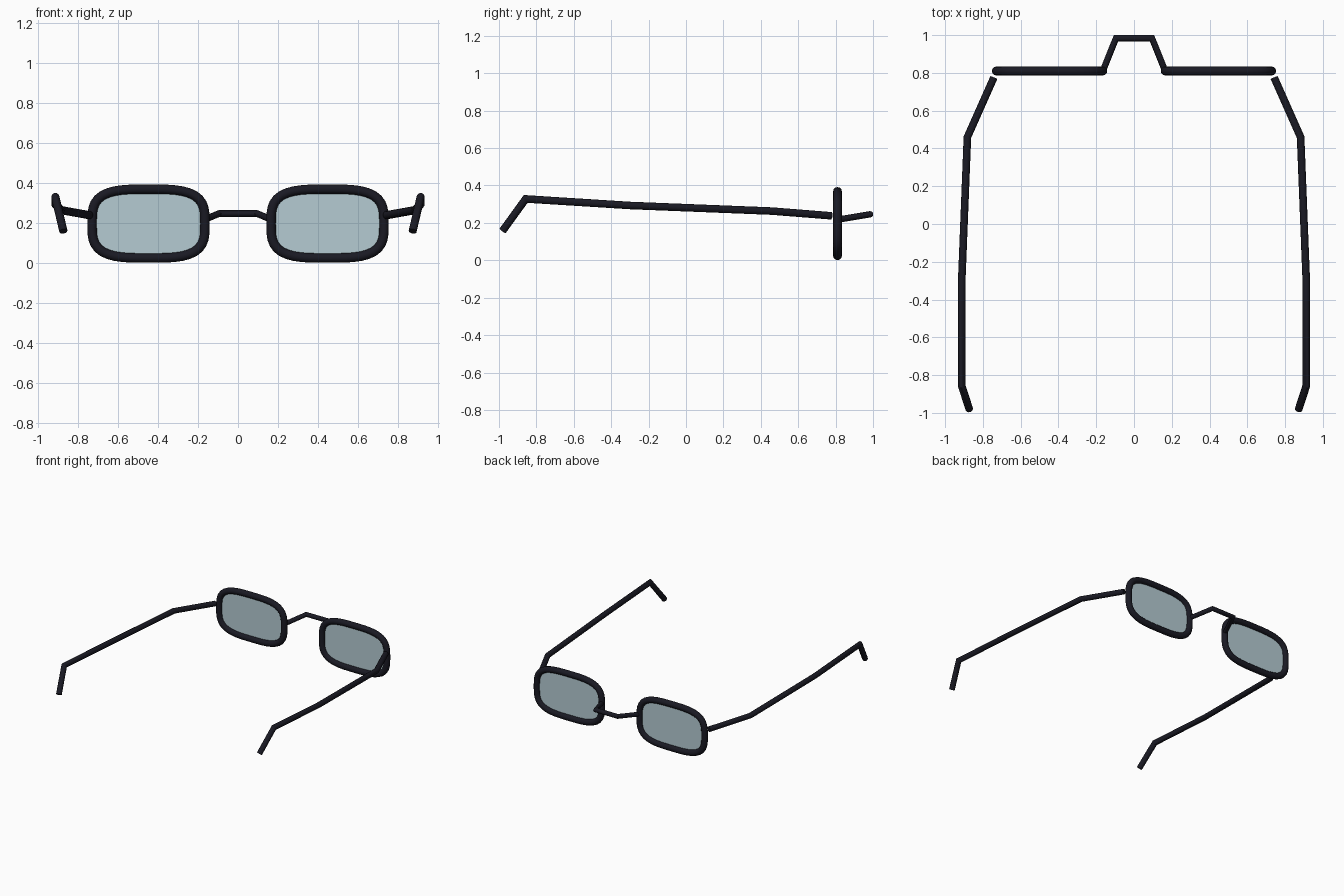
import bpy, bmesh, math
from mathutils import Vector

if "Cube" in bpy.data.objects:
    bpy.data.objects.remove(bpy.data.objects["Cube"])


def material(name, rgba):
    m = bpy.data.materials.new(name)
    m.diffuse_color = rgba
    m.use_nodes = True
    m.node_tree.nodes["Principled BSDF"].inputs["Base Color"].default_value = m.diffuse_color
    return m


frame_mat = material("frame_black", (0.010, 0.010, 0.017, 1.0))
lens_mat = material("lens_tint", (0.46, 0.60, 0.65, 0.7))


def finish(bm, name, mat):
    bmesh.ops.recalc_face_normals(bm, faces=bm.faces)
    mesh = bpy.data.meshes.new(name)
    bm.to_mesh(mesh)
    bm.free()
    mesh.materials.append(mat)
    ob = bpy.data.objects.new(name, mesh)
    bpy.context.collection.objects.link(ob)
    bpy.ops.object.select_all(action='DESELECT')
    ob.select_set(True)
    bpy.context.view_layer.objects.active = ob
    bpy.ops.object.shade_smooth_by_angle(angle=math.radians(50))
    return ob


def tube(name, path, radius, up, closed=False, sides=12):
    """Sweep a round section along a path with mitred corners."""
    pts = [Vector(p) for p in path]
    n = len(pts)
    bm = bmesh.new()
    rings = []
    for i, p in enumerate(pts):
        before = (p - pts[i - 1]).normalized() if closed or i else None
        after = (pts[(i + 1) % n] - p).normalized() if closed or i < n - 1 else None
        before, after = before or after, after or before
        t = (before + after).normalized()
        side = t.cross(Vector(up)).normalized()
        top = side.cross(t)
        ring = []
        for k in range(sides):
            a = math.tau * k / sides
            off = (side * math.cos(a) + top * math.sin(a)) * radius
            # widen across the bend so the tube keeps its thickness
            bend = before - after
            if bend.length > 1e-4:
                b = bend.normalized()
                off += b * off.dot(b) * (1 / max(t.dot(before), 0.5) - 1)
            ring.append(bm.verts.new(p + off))
        rings.append(ring)
    for i in range(n if closed else n - 1):
        r, s = rings[i], rings[(i + 1) % n]
        for k in range(sides):
            j = (k + 1) % sides
            bm.faces.new((r[k], r[j], s[j], s[k]))
    if not closed:
        bm.faces.new(rings[0])
        bm.faces.new(rings[-1])
    return finish(bm, name, frame_mat)


def rounded_outline(cx, a, b, steps=56, power=3.4):
    """Rounded rectangle in the upright lens plane."""
    out = []
    for i in range(steps):
        t = math.tau * i / steps
        c, s = math.cos(t), math.sin(t)
        r = (abs(c) ** power + abs(s) ** power) ** (-1 / power)
        out.append((cx + a * r * c, 0.81, 0.196 + b * r * s))
    return out


for label, sx in (("left", -1), ("right", 1)):
    # rim around each lens
    tube(label + "_rim", rounded_outline(0.447 * sx, 0.282, 0.172), 0.0235,
         (0, 1, 0), closed=True)

    # thin tinted lens
    bm = bmesh.new()
    bm.faces.new([bm.verts.new(p) for p in rounded_outline(0.447 * sx, 0.28, 0.169)])
    finish(bm, label + "_lens", lens_mat)

    # temple arm with the bent ear hook
    arm = [(0.742, 0.775, 0.238), (0.882, 0.46, 0.263), (0.912, -0.30, 0.293),
           (0.912, -0.857, 0.328), (0.872, -0.98, 0.158)]
    tube(label + "_temple", [(x * sx, y, z) for x, y, z in arm], 0.0205,
         (1, 0, 0.2))

# nose bridge
tube("bridge", [(-0.165, 0.81, 0.217), (-0.095, 0.984, 0.246),
                (0.095, 0.984, 0.246), (0.165, 0.81, 0.217)], 0.017, (0, 0, 1))
